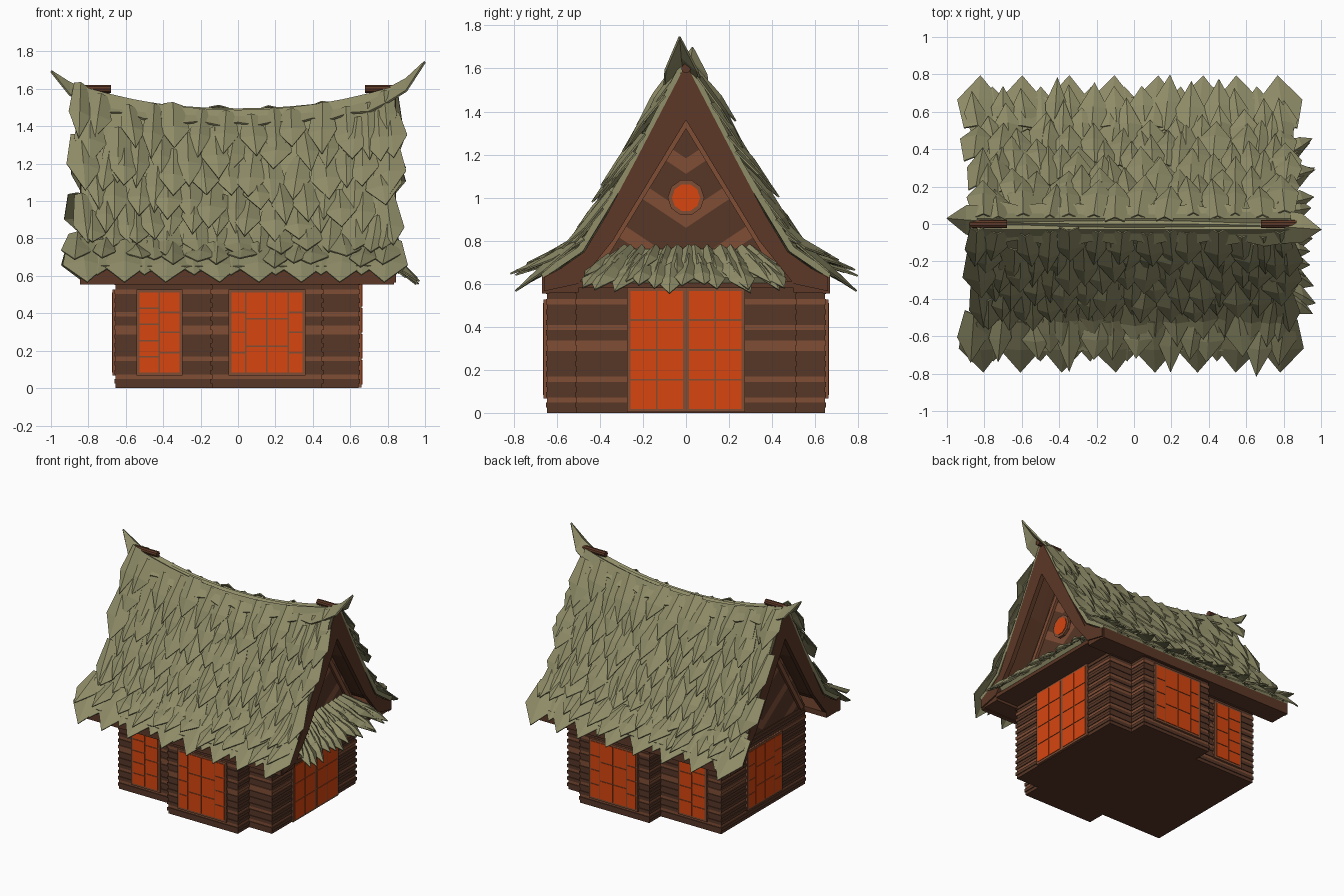
import bpy, bmesh, math, random
from mathutils import Vector, Matrix

random.seed(7)
cube = bpy.data.objects.get("Cube")
if cube:
    bpy.data.objects.remove(cube)


def material(name, rgb):
    m = bpy.data.materials.new(name)
    m.use_nodes = True
    m.diffuse_color = (*rgb, 1)
    m.node_tree.nodes["Principled BSDF"].inputs["Base Color"].default_value = (*rgb, 1)
    return m


THATCH = material("olive thatch", (0.27, 0.26, 0.135))
DARK = material("dark wood", (0.095, 0.037, 0.02))
LIGHT = material("light wood", (0.21, 0.075, 0.036))
FRAME = material("frame wood", (0.11, 0.04, 0.02))
GLOW = material("orange glass", (0.68, 0.06, 0.005))


def finish(bm, name, *mats, thick=0):
    bmesh.ops.recalc_face_normals(bm, faces=bm.faces)
    mesh = bpy.data.meshes.new(name)
    bm.to_mesh(mesh)
    bm.free()
    ob = bpy.data.objects.new(name, mesh)
    bpy.context.collection.objects.link(ob)
    for m in mats:
        mesh.materials.append(m)
    if thick:
        mod = ob.modifiers.new("thickness", "SOLIDIFY")
        mod.thickness, mod.offset = thick, 0
    return ob


def box(bm, lo, hi, mat=0):
    lo, hi = Vector(lo), Vector(hi)
    place = Matrix.Translation((lo + hi) / 2) @ Matrix.Diagonal((*(hi - lo), 1))
    verts = bmesh.ops.create_cube(bm, size=1, matrix=place)["verts"]
    for f in {f for v in verts for f in v.link_faces}:
        f.material_index = mat


def prism(bm, points, x0, x1):
    """Extrude a (y, z) outline along x."""
    face = bm.faces.new([bm.verts.new((x0, y, z)) for y, z in points])
    new = bmesh.ops.extrude_face_region(bm, geom=[face])["geom"]
    bmesh.ops.translate(bm, vec=(x1 - x0, 0, 0), verts=[v for v in new if isinstance(v, bmesh.types.BMVert)])


# Plank walls: thin stacked courses, some of them light
LAYERS = 25
STEP = 0.6 / LAYERS
for name, x0, x1, y in (("main_walls", -0.655, 0.645, 0.508), ("bay_walls", -0.14, 0.45, 0.645)):
    bm = bmesh.new()
    for i in range(LAYERS):
        z = i * STEP
        j = 0.006 * (i % 2) if i else 0
        pale = i in (2, 6, 12, 13, 16, 21)
        box(bm, (x0 - j, -y - j, z), (x1 + j, y + j, z + STEP), int(pale))
    finish(bm, name, DARK, LIGHT)


# Windows and doors: frame plate with a grid of panes
def window(name, place, u0, u1, z0, z1, columns, rows):
    bm = bmesh.new()
    box(bm, (u0 - 0.012, -0.02, z0 - 0.012), (u1 + 0.012, 0.016, z1 + 0.012))
    total, u = sum(columns), u0
    for c, width in enumerate(columns):
        w = width / total * (u1 - u0)
        n = rows[c % len(rows)]
        h = (z1 - z0) / n
        for r in range(n):
            box(bm, (u + 0.004, 0, z0 + r * h + 0.004), (u + w - 0.004, 0.02, z0 + (r + 1) * h - 0.004), 1)
        u += w
    bm.transform(place)
    finish(bm, name, LIGHT, GLOW)


def wall_place(direction, distance):
    out = Vector(direction)
    along_wall = Vector((abs(out.y), abs(out.x), 0))
    m = Matrix((along_wall, out, (0, 0, 1))).transposed().to_4x4()
    return Matrix.Translation(out * distance) @ m


for label, d in (("front", -1), ("back", 1)):
    window(label + "_small_window", wall_place((0, d, 0), 0.508), -0.53, -0.31, 0.08, 0.515, (1, 1), (5, 4))
    window(label + "_bay_window", wall_place((0, d, 0), 0.645), -0.04, 0.35, 0.08, 0.515,
           (0.8, 1.1, 1.1, 0.8), (4, 3, 3, 4))
end = wall_place((-1, 0, 0), 0.655)
window("end_window", end, -0.2, 0.2, 0.08, 0.515, (0.8, 1.1, 1.1, 0.8), (4, 3, 3, 4))
for label, u in (("left_door", -0.262), ("right_door", 0.01)):
    window(label, wall_place((1, 0, 0), 0.645), u, u + 0.252, 0.015, 0.57, (1, 1), (4,))

# Gable ends: planked triangle, sloping trim, round window and barge boards
BOARD = [(0, 1.62), (0.23, 1.18), (0.47, 0.73), (0.66, 0.63), (0.66, 0.565), (0.5, 0.6), (0.34, 0.8), (0, 1.36)]
for label, d in (("left", 1), ("right", -1)):
    x = d * 0.645
    bm = bmesh.new()
    for side in (1, -1):
        bm.faces.new([bm.verts.new((x, side * y, z)) for y, z in ((0, 0.59), (0.52, 0.59), (0, 1.5))])
        across = Vector((0, -0.55 * side, 0.83))
        half = [f for f in bm.faces if f.calc_center_median().y * side > 0]
        for k in range(38):
            geom = set(half) | {e for f in half for e in f.edges} | {v for f in half for v in f.verts}
            cut = bmesh.ops.bisect_plane(bm, geom=list(geom), plane_co=across * (0.12 + k * 0.03), plane_no=across)
            half = [f for f in bm.faces if f.calc_center_median().y * side > 0]
    for f in bm.faces:
        c = f.calc_center_median()
        course = int((0.83 * c.z - 0.55 * abs(c.y) - 0.12) / 0.03 + 100)
        f.material_index = int(course % 7 in (1, 2))
    finish(bm, label + "_gable_planks", DARK, LIGHT, thick=0.01)

    bm = bmesh.new()
    for side in (1, -1):
        prism(bm, [(0, 1.38), (side * 0.48, 0.6), (side * 0.44, 0.6), (0, 1.32)], x, x + d * 0.025)
    finish(bm, label + "_gable_trim", LIGHT)

    bm = bmesh.new()
    for side in (1, -1):
        prism(bm, [(side * y, z) for y, z in BOARD], d * 0.81, d * 0.845)
    finish(bm, label + "_barge_boards", FRAME)

    for part, r, depth, mat in (("ring", 0.085, 0.05, LIGHT), ("pane", 0.065, 0.06, GLOW),
                                ("ridge_pole", 0.022, 0.2, FRAME)):
        bm = bmesh.new()
        centre = (d * 0.78, 0, 1.6) if part == "ridge_pole" else (x, 0, 1.0)
        bmesh.ops.create_cone(bm, cap_ends=True, segments=10, radius1=r, radius2=r, depth=depth,
                              matrix=Matrix.Translation(centre) @ Matrix.Rotation(math.pi / 2, 4, "Y"))
        finish(bm, label + "_round_window_" + part if part != "ridge_pole" else label + "_ridge_pole", mat)

# Eave beams and the soffit over the doors
bm = bmesh.new()
for side in (1, -1):
    ys = sorted((side * 0.5, side * 0.665))
    box(bm, (-0.845, ys[0], 0.56), (0.835, ys[1], 0.6))
    ys = sorted((side * 0.635, side * 0.668))
    box(bm, (-0.845, ys[0], 0.555), (0.835, ys[1], 0.655))
box(bm, (0.64, -0.5, 0.58), (0.84, 0.5, 0.61))
finish(bm, "eave_beams", FRAME)

# Curved roof surfaces, addressed by (position along, distance down, lift)
PROFILE = [Vector(p) for p in ((0, 1.47), (0.23, 1.08), (0.48, 0.72), (0.62, 0.64), (0.76, 0.575))]


def along(s):
    for a, b in zip(PROFILE, PROFILE[1:]):
        d = (b - a).normalized()
        if s <= (b - a).length or b is PROFILE[-1]:
            return a + d * s, Vector((-d.y, d.x))
        s -= (b - a).length


def slope(side):
    def surface(u, s, lift):
        p, n = along(s)
        p = p + n * lift
        sag = 0.18 * u * u * max(0, (p.y - 0.6) / 0.87)
        return Vector((u, side * p.x, p.y + sag))
    return surface


def skirt(u, s, lift):
    hip = 0.6 + s * 1.15
    return Vector((0.66 + s * 0.8 + lift * 0.6, u * hip, 0.75 - s * 0.56 + lift * 0.8))


def sheet(name, surface, us, ss, lift, thick, mat):
    bm = bmesh.new()
    grid = [[bm.verts.new(surface(u, s, lift)) for s in ss] for u in us]
    for a, b in zip(grid, grid[1:]):
        for i in range(len(ss) - 1):
            bm.faces.new((a[i], a[i + 1], b[i + 1], b[i]))
    finish(bm, name, mat, thick=thick)


def leaf(bm, surface, u, s, length, width, lift, tip_lift):
    """Folded pointed leaf that follows the roof."""
    skew = random.uniform(-0.04, 0.04)
    rows = []
    for t, w in ((0, 0.6), (0.55, 1)):
        l = lift + (tip_lift - lift) * t
        c = u + skew * t
        rows.append([bm.verts.new(surface(c + k * w * width, s + t * length, l + (0.025 if k == 0 else 0)))
                     for k in (-1, 0, 1)])
    tip = bm.verts.new(surface(u + skew, s + length, tip_lift))
    a, b = rows
    for k in (0, 1):
        bm.faces.new((a[k], a[k + 1], b[k + 1], b[k]))
        bm.faces.new((b[k], b[k + 1], tip))


US = [-0.84 + 0.14 * i for i in range(13)]
for label, side in (("front", -1), ("back", 1)):
    surf = slope(side)
    sheet(label + "_roof_deck", surf, US, (0, 0.45, 0.88, 1.05), -0.015, 0.03, FRAME)
    sheet(label + "_thatch_bed", surf, US, (0, 0.45, 0.88, 1.05, 1.1), 0.02, 0.03, THATCH)
    bm = bmesh.new()
    for row in range(7):
        for i in range(14):
            u = -0.83 + 0.126 * (i + 0.5 * (row % 2)) + random.uniform(-0.03, 0.03)
            leaf(bm, surf, min(u, 0.81), 0.02 + row * 0.137 + random.uniform(-0.04, 0.04),
                 random.uniform(0.25, 0.36), random.uniform(0.055, 0.09), 0.025, random.uniform(0.06, 0.095))
    # regular fringe along the eave
    for i in range(8):
        u = -0.84 + 0.235 * i
        leaf(bm, surf, u, 0.9, 0.34, 0.115, 0.05, 0.005)
        if i < 7:
            leaf(bm, surf, u + 0.117, 0.86, 0.31, 0.1, 0.03, 0.015)
    finish(bm, label + "_thatch_leaves", THATCH, thick=0.008)

# Small skirt roof over the doors
sheet("skirt_bed", skirt, (-0.5, -0.25, 0, 0.25, 0.5), (0, 0.13, 0.24), 0, 0.03, THATCH)
bm = bmesh.new()
for row in range(3):
    for i in range(13):
        leaf(bm, skirt, -0.5 + i / 12 + random.uniform(-0.03, 0.03), row * 0.075,
             random.uniform(0.17, 0.23), random.uniform(0.04, 0.07), 0.015, random.uniform(0.0, 0.04))
finish(bm, "skirt_leaves", THATCH, thick=0.008)

# Ridge cap sweeping up into pointed ends
bm = bmesh.new()
stations = [-1 + 0.1 * i for i in range(21)]
rings = []
for i, x in enumerate(stations):
    a = abs(x)
    w = 0.085 * min(1, (1.0 - a) / 0.16 + 0.02) + (0.02 if i % 2 and a < 0.95 else 0)
    z = 1.49 + 0.14 * x * x + (0.115 if x > 0 else 0.065) * a ** 8
    y = -0.03 * x ** 3
    rings.append([bm.verts.new((x, y + k * w, z - abs(k) * w * 0.85)) for k in (-1, 0, 1)])
for a, b in zip(rings, rings[1:]):
    for k in (0, 1):
        bm.faces.new((a[k], a[k + 1], b[k + 1], b[k]))
finish(bm, "ridge_cap", THATCH, thick=0.012)
